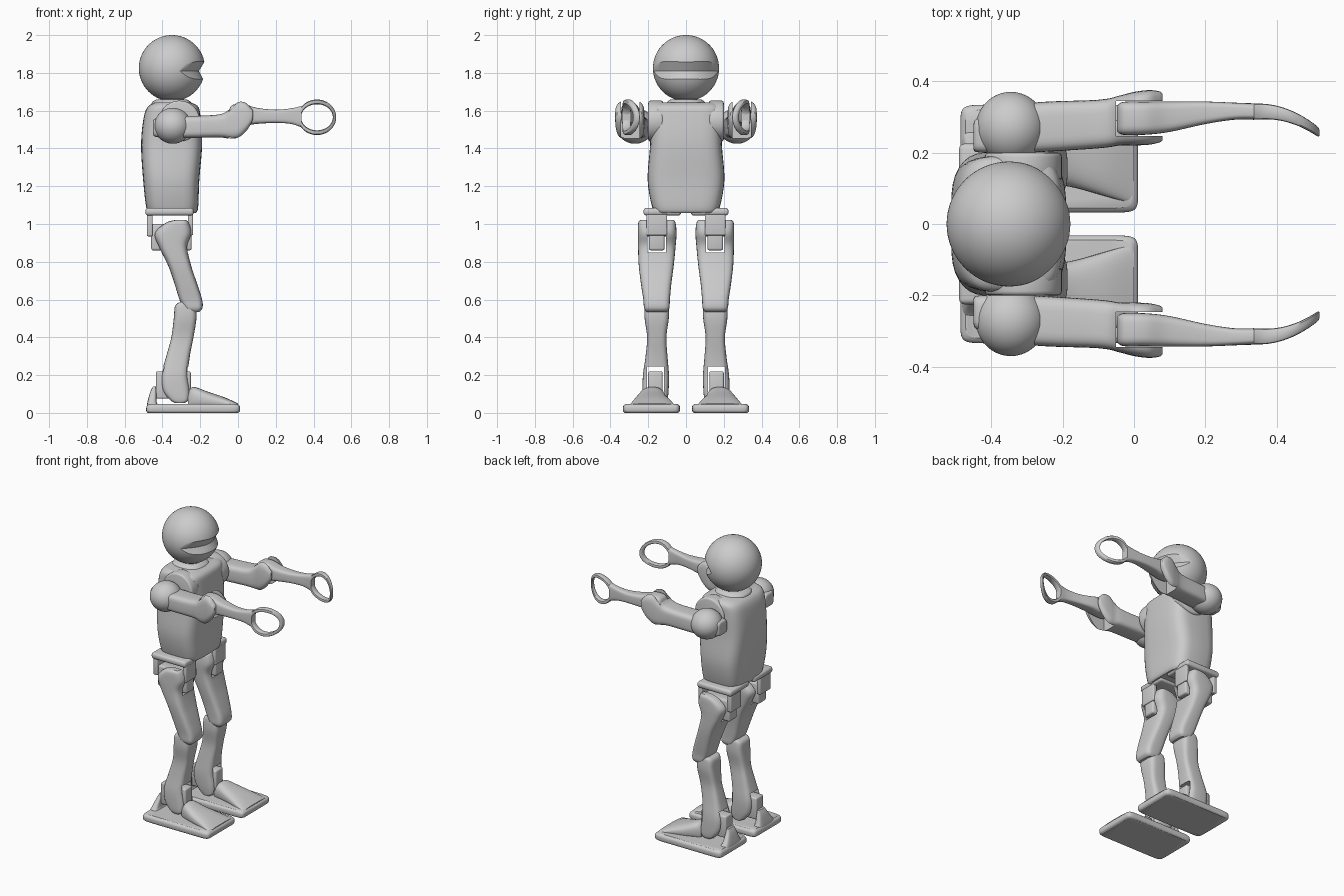
import bpy, bmesh
from math import sin, cos, pi, copysign
from mathutils import Vector


def make(name, verts, faces):
    me = bpy.data.meshes.new(name)
    me.from_pydata(verts, [], faces)
    bm = bmesh.new()
    bm.from_mesh(me)
    bmesh.ops.recalc_face_normals(bm, faces=bm.faces)
    bm.to_mesh(me)
    bm.free()
    ob = bpy.data.objects.new(name, me)
    bpy.context.collection.objects.link(ob)
    return ob


def loft(name, axis, rows, power=4, steps=5, seg=36):
    """Rounded-box sections (t, a0, a1, b0, b1) joined along z (a=x, b=y) or x (a=y, b=z)."""
    pts = [rows[0]] + rows + [rows[-1]]
    dense = []
    for i in range(1, len(pts) - 2):
        p0, p1, p2, p3 = pts[i - 1:i + 3]
        for s in range(steps):
            u = s / steps
            dense.append([0.5 * (2 * b + (c - a) * u + (2 * a - 5 * b + 4 * c - d) * u * u
                                 + (3 * b - a - 3 * c + d) * u ** 3)
                          for a, b, c, d in zip(p0, p1, p2, p3)])
    dense.append(rows[-1])
    verts = []
    for t, a0, a1, b0, b1 in dense:
        for k in range(seg):
            w = 2 * pi * k / seg
            ca, sb = cos(w), sin(w)
            a = (a0 + a1) / 2 + (a1 - a0) / 2 * copysign(abs(ca) ** (2 / power), ca)
            b = (b0 + b1) / 2 + (b1 - b0) / 2 * copysign(abs(sb) ** (2 / power), sb)
            verts.append((a, b, t) if axis == 'z' else (t, a, b))
    n = len(dense)
    faces = [(i * seg + k, i * seg + (k + 1) % seg, (i + 1) * seg + (k + 1) % seg, (i + 1) * seg + k)
             for i in range(n - 1) for k in range(seg)]
    faces += [tuple(range(seg)), tuple(range((n - 1) * seg, n * seg))]
    return make(name, verts, faces)


def box(name, x, y, z, bevel=0.0):
    verts = [(a, b, c) for a in x for b in y for c in z]
    faces = [(0, 1, 3, 2), (4, 5, 7, 6), (0, 1, 5, 4), (2, 3, 7, 6), (0, 2, 6, 4), (1, 3, 7, 5)]
    ob = make(name, verts, faces)
    if bevel:
        m = ob.modifiers.new("bevel", 'BEVEL')
        m.width, m.segments = bevel, 3
    return ob


def ball(name, centre, radii):
    me = bpy.data.meshes.new(name)
    bm = bmesh.new()
    bmesh.ops.create_uvsphere(bm, u_segments=64, v_segments=40, radius=1)
    for v in bm.verts:
        v.co = Vector(c + r * q for c, r, q in zip(centre, radii, v.co))
    bm.to_mesh(me)
    bm.free()
    ob = bpy.data.objects.new(name, me)
    bpy.context.collection.objects.link(ob)
    return ob


def finish(ob, cutter=None, mirror=True):
    """Cut, mirror to the other side, bake and smooth."""
    if cutter:
        m = ob.modifiers.new("cut", 'BOOLEAN')
        m.operation, m.solver, m.object = 'DIFFERENCE', 'EXACT', cutter
        cutter.hide_render = True
    if mirror:
        m = ob.modifiers.new("mirror", 'MIRROR')
        m.use_axis = (False, True, False)
    dg = bpy.context.evaluated_depsgraph_get()
    me = bpy.data.meshes.new_from_object(ob.evaluated_get(dg))
    ob.modifiers.clear()
    ob.data = me
    if cutter:
        bpy.data.objects.remove(cutter)
    bpy.ops.object.select_all(action='DESELECT')
    ob.select_set(True)
    bpy.context.view_layer.objects.active = ob
    bpy.ops.object.shade_smooth_by_angle(angle=0.6)


# head with a creased visor cut following its curve
head = ball("head", (-0.35, 0, 1.825), (0.175, 0.175, 0.175))
cv, N = [], 24
for i in range(N + 1):
    y = -0.2 + 0.4 * i / N
    ax = -0.207 - 0.1 * (y / 0.17) ** 2
    cv += [(ax, y, 1.81), (ax + 0.045, y, 1.885), (0.05, y, 1.90), (0.05, y, 1.70), (ax + 0.045, y, 1.725)]
cf = [(i * 5 + k, i * 5 + (k + 1) % 5, i * 5 + 5 + (k + 1) % 5, i * 5 + 5 + k) for i in range(N) for k in range(5)]
cf += [tuple(range(5)), tuple(range(N * 5, N * 5 + 5))]
finish(head, make("visor_cutter", cv, cf), mirror=False)

# neck, collar and torso
finish(loft("neck", 'z', [(1.60, -0.41, -0.28, -0.06, 0.06), (1.70, -0.41, -0.29, -0.06, 0.06)], 2), None, False)
finish(loft("collar", 'z', [(1.62, -0.46, -0.24, -0.11, 0.11), (1.645, -0.455, -0.25, -0.1, 0.1),
                            (1.66, -0.43, -0.27, -0.08, 0.08)], 2.5), None, False)
finish(loft("torso", 'z', [
    (1.06, -0.455, -0.24, -0.15, 0.15), (1.075, -0.483, -0.213, -0.175, 0.175),
    (1.23, -0.502, -0.205, -0.203, 0.203), (1.42, -0.513, -0.19, -0.19, 0.19),
    (1.56, -0.50, -0.198, -0.19, 0.19), (1.62, -0.478, -0.21, -0.188, 0.188),
    (1.643, -0.44, -0.25, -0.165, 0.165)]), None, False)

# shoulders
ring = [(-0.31 + 0.108 * cos(2 * pi * k / 40), 1.545 + 0.108 * sin(2 * pi * k / 40)) for k in range(40)]
sv = [(x, y, z) for y in (0.12, 0.2) for x, z in ring]
sf = [(k, (k + 1) % 40, 40 + (k + 1) % 40, 40 + k) for k in range(40)]
socket = make("shoulder_socket", sv, sf + [tuple(range(40)), tuple(range(40, 80))])
b = socket.modifiers.new("bevel", 'BEVEL')
b.width, b.segments = 0.012, 3
finish(socket)
finish(ball("shoulder_joint", (-0.345, 0.27, 1.52), (0.098, 0.1, 0.095)))

# upper arms with elbow fork
arm = loft("upper_arm", 'x', [
    (-0.45, 0.21, 0.28, 1.48, 1.54), (-0.43, 0.20, 0.30, 1.46, 1.56), (-0.30, 0.20, 0.338, 1.455, 1.57),
    (-0.10, 0.212, 0.348, 1.458, 1.58), (-0.04, 0.22, 0.36, 1.45, 1.615), (0.0, 0.22, 0.37, 1.452, 1.65),
    (0.04, 0.222, 0.375, 1.485, 1.645), (0.07, 0.228, 0.372, 1.53, 1.615), (0.08, 0.235, 0.365, 1.56, 1.60)])
finish(arm, box("elbow_cutter", (-0.05, 0.2), (0.246, 0.345), (1.4, 1.7)))

# forearms
finish(loft("forearm", 'x', [
    (-0.048, 0.26, 0.33, 1.55, 1.60), (-0.03, 0.25, 0.342, 1.525, 1.63), (0.03, 0.25, 0.343, 1.52, 1.635),
    (0.1, 0.258, 0.343, 1.53, 1.615), (0.2, 0.28, 0.343, 1.535, 1.605), (0.28, 0.292, 0.34, 1.53, 1.612),
    (0.336, 0.292, 0.338, 1.512, 1.625)]))

# hand loops, curling inwards
hv, M, S = [], 64, 12
for i in range(M):
    w = 2 * pi * i / M
    for k in range(S):
        q = 2 * pi * k / S
        u = copysign(abs(cos(q)) ** 0.6, cos(q)) * 0.5 + 0.5
        x = 0.418 + (0.084 + 0.018 * u) * cos(w)
        z = 1.565 + (0.069 + 0.025 * u) * sin(w)
        yc = 0.315 - 0.06 * (max(x - 0.36, 0) / 0.16) ** 2
        half = 0.022 - 0.05 * max(x - 0.36, 0)
        hv.append((x, yc + half * copysign(abs(sin(q)) ** 0.6, sin(q)), z))
hf = [(i * S + k, i * S + (k + 1) % S, (i + 1) % M * S + (k + 1) % S, (i + 1) % M * S + k)
      for i in range(M) for k in range(S)]
finish(make("hand_loop", hv, hf))

# hips
finish(box("hip_plate", (-0.49, -0.235), (0.025, 0.225), (1.045, 1.085), 0.015))
finish(box("hip_hanger_back", (-0.482, -0.452), (0.10, 0.21), (0.935, 1.06), 0.006))
finish(box("hip_hanger_front", (-0.265, -0.238), (0.10, 0.21), (0.94, 1.06), 0.006))
finish(box("hip_block", (-0.46, -0.245), (0.113, 0.197), (0.86, 1.0), 0.012))

# thighs with forked tops
thigh = loft("thigh", 'z', [
    (1.022, -0.33, -0.275, 0.065, 0.24), (1.005, -0.385, -0.258, 0.055, 0.253),
    (0.95, -0.442, -0.245, 0.05, 0.255), (0.88, -0.42, -0.268, 0.055, 0.254),
    (0.78, -0.37, -0.248, 0.065, 0.25), (0.68, -0.335, -0.215, 0.078, 0.238),
    (0.60, -0.31, -0.19, 0.085, 0.226), (0.555, -0.285, -0.188, 0.088, 0.222),
    (0.535, -0.265, -0.205, 0.1, 0.21)])
finish(thigh, box("hip_cutter", (-0.6, -0.1), (0.105, 0.205), (0.85, 1.1)))

# shins with forked ankles
shin = loft("shin", 'z', [
    (0.587, -0.305, -0.255, 0.1, 0.21), (0.567, -0.333, -0.225, 0.092, 0.218),
    (0.50, -0.34, -0.22, 0.091, 0.219), (0.40, -0.353, -0.236, 0.104, 0.206),
    (0.30, -0.38, -0.255, 0.098, 0.214), (0.20, -0.406, -0.265, 0.09, 0.228),
    (0.12, -0.40, -0.255, 0.092, 0.23), (0.07, -0.365, -0.258, 0.097, 0.228),
    (0.052, -0.335, -0.28, 0.1, 0.222)])
finish(shin, box("ankle_cutter", (-0.6, -0.1), (0.117, 0.207), (0.0, 0.245)))
finish(box("ankle_block", (-0.435, -0.25), (0.124, 0.2), (0.075, 0.22), 0.01))

# feet: sole, sloped instep and heel
finish(loft("sole", 'z', [(0.0, -0.478, 0.0, 0.042, 0.325), (0.01, -0.486, 0.01, 0.033, 0.333),
                          (0.035, -0.484, 0.01, 0.033, 0.333), (0.048, -0.472, -0.004, 0.045, 0.32)], 14, 4, 64))
finish(loft("instep", 'x', [(0.0, 0.055, 0.305, 0.02, 0.05), (-0.07, 0.075, 0.285, 0.02, 0.082),
                            (-0.16, 0.10, 0.265, 0.02, 0.112), (-0.235, 0.115, 0.24, 0.02, 0.137),
                            (-0.265, 0.125, 0.22, 0.02, 0.11)], 2.6))
finish(loft("heel", 'z', [(0.03, -0.483, -0.41, 0.08, 0.28), (0.055, -0.48, -0.43, 0.10, 0.25),
                          (0.11, -0.465, -0.432, 0.12, 0.21), (0.14, -0.45, -0.434, 0.13, 0.195)]))
